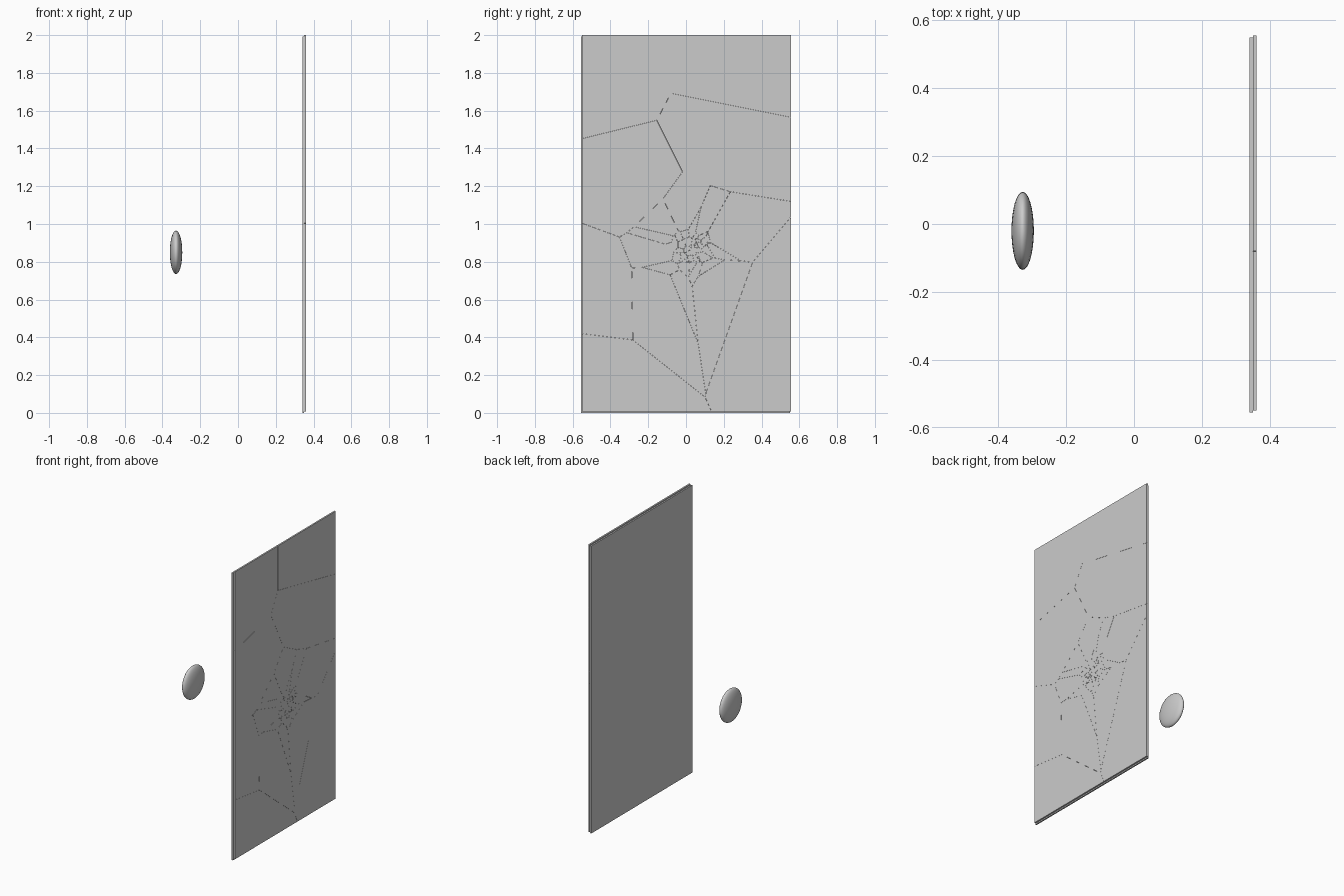
import bpy, bmesh, random
from mathutils import Vector

if "Cube" in bpy.data.objects:
    bpy.data.objects.remove(bpy.data.objects["Cube"])

random.seed(7)
Y0, Y1, Z0, Z1 = -0.55, 0.555, 0.008, 2.0   # extent of the cracked sheet
X_MID, X_OUT = 0.35, 0.361
IMPACT = Vector((0.03, 0.87))


def make_object(name, bm):
    bmesh.ops.recalc_face_normals(bm, faces=bm.faces)
    mesh = bpy.data.meshes.new(name)
    bm.to_mesh(mesh)
    bm.free()
    ob = bpy.data.objects.new(name, mesh)
    bpy.context.collection.objects.link(ob)
    return ob


def clip(poly, point, normal):
    """Keep the part of a 2D polygon behind the line through point."""
    out = []
    for i, a in enumerate(poly):
        b = poly[(i + 1) % len(poly)]
        da, db = (a - point).dot(normal), (b - point).dot(normal)
        if da <= 0:
            out.append(a)
        if da * db < 0:
            out.append(a + (b - a) * (da / (da - db)))
    return out


# Intact backing sheet
bm = bmesh.new()
bmesh.ops.create_cube(bm, size=1)
for v in bm.verts:
    v.co.x = 0.3405 if v.co.x < 0 else X_MID
    v.co.y = -0.555 if v.co.y < 0 else 0.55
    v.co.z = 0.0 if v.co.z < 0 else 1.992
make_object("backing_sheet", bm)

# Cracked sheet: large outer shards and a dense cluster round the impact
seeds = [Vector(p) for p in (
    (-0.45, 1.80), (0.29, 1.80), (0.22, 1.45), (-0.30, 1.19),
    (-0.48, 0.70), (-0.55, 0.13), (0.50, 0.60), (-0.06, 0.72),
    (0.10, 0.76), (0.06, 0.94))]
seeds += [IMPACT + Vector((random.gauss(0, 0.065), random.gauss(0, 0.065)))
          for _ in range(45)]

bm = bmesh.new()
for s in seeds:
    cell = [Vector(p) for p in ((Y0, Z0), (Y1, Z0), (Y1, Z1), (Y0, Z1))]
    for other in seeds:
        if other is not s:
            n = (other - s).normalized()
            cell = clip(cell, (s + other) / 2 - n * 0.0003, n)
    if len(cell) < 3:
        continue
    back = [bm.verts.new((X_MID, p.x, p.y)) for p in cell]
    front = [bm.verts.new((X_OUT, p.x, p.y)) for p in cell]
    bm.faces.new(back[::-1])
    bm.faces.new(front)
    for i in range(len(cell)):
        j = (i + 1) % len(cell)
        bm.faces.new((back[i], back[j], front[j], front[i]))
make_object("cracked_sheet", bm)

# Flattened pebble that strikes the sheet
bpy.ops.mesh.primitive_uv_sphere_add(segments=32, ring_count=16, radius=1,
                                     location=(-0.328, -0.02, 0.85))
pebble = bpy.context.object
pebble.name = "pebble"
pebble.scale = (0.033, 0.115, 0.115)
bpy.ops.object.transform_apply(location=False, rotation=False, scale=True)
bpy.ops.object.shade_smooth()
